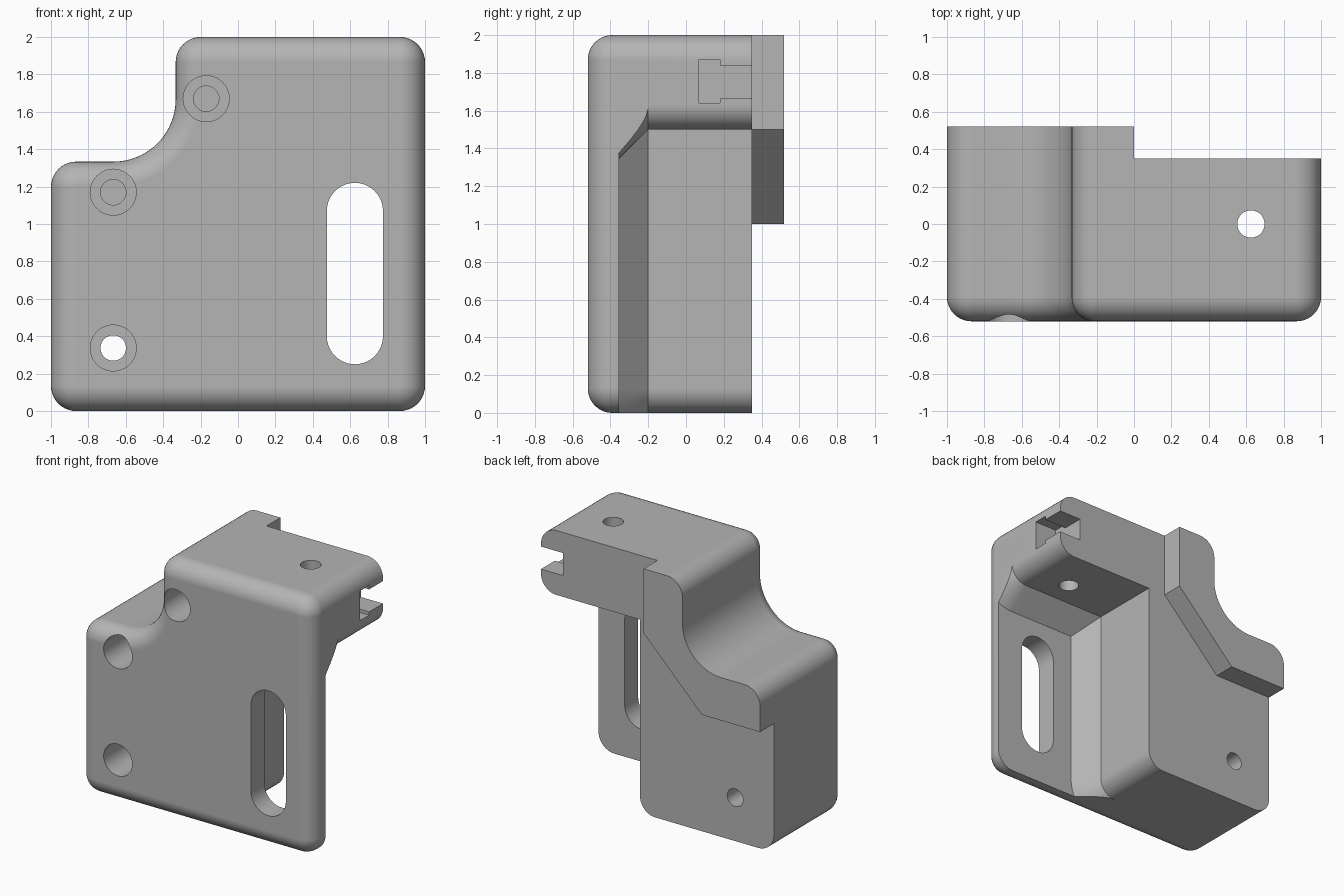
import bpy, bmesh
from math import sin, cos, pi, radians
from mathutils import Matrix

old = bpy.data.objects.get("Cube")
if old:
    bpy.data.objects.remove(old)

grey = bpy.data.materials.new("plain grey")
grey.use_nodes = True
colour = (0.46, 0.46, 0.46, 1)
grey.diffuse_color = colour
grey.node_tree.nodes["Principled BSDF"].inputs["Base Color"].default_value = colour

FRONT, BACK, LIP_BACK = -0.52, 0.35, 0.52
THIRD = 1 / 3


def arc(cx, cz, r, start, end, n=10):
    return [(cx + r * cos(radians(start + (end - start) * i / n)),
             cz + r * sin(radians(start + (end - start) * i / n))) for i in range(n + 1)]


def loft(name, rings):
    """Closed solid through matching (y, xz outline) rings."""
    bm = bmesh.new()
    loops = [[bm.verts.new((x, y, z)) for x, z in pts] for y, pts in rings]
    for a, b in zip(loops, loops[1:]):
        for i in range(len(a)):
            j = (i + 1) % len(a)
            bm.faces.new((a[i], a[j], b[j], b[i]))
    bm.faces.new(loops[0])
    bm.faces.new(loops[-1])
    bmesh.ops.recalc_face_normals(bm, faces=bm.faces)
    mesh = bpy.data.meshes.new(name)
    bm.to_mesh(mesh)
    bm.free()
    mesh.materials.append(grey)
    ob = bpy.data.objects.new(name, mesh)
    bpy.context.collection.objects.link(ob)
    return ob


def box(name, x, y, z):
    pts = [(x[0], z[0]), (x[1], z[0]), (x[1], z[1]), (x[0], z[1])]
    return loft(name, [(y[0], pts), (y[1], pts)])


def rod(name, cx, cz, r, y0, y1):
    pts = arc(cx, cz, r, 0, 360, 40)[:-1]
    return loft(name, [(y0, pts), (y1, pts)])


def cut(cutter):
    cutter.hide_render = True
    mod = body.modifiers.new(cutter.name, 'BOOLEAN')
    mod.operation, mod.solver, mod.object = 'DIFFERENCE', 'EXACT', cutter
    bpy.ops.object.modifier_apply(modifier=mod.name)
    bpy.data.objects.remove(cutter)


def outline(d):
    """Stepped outline moved inward by d."""
    r = 0.135
    k = r - d
    return (arc(1 - r, r, k, -90, 0) + arc(1 - r, 2 - r, k, 0, 90)
            + arc(r - THIRD, 2 - r, k, 90, 180)
            + arc(-2 * THIRD, 5 * THIRD, THIRD + d, 0, -90, 20)
            + arc(r - 1, 4 * THIRD - r, k, 90, 180) + arc(r - 1, r, k, 180, 270))


# Body from the back to a rounded front rim
R = 0.13
rings = [(LIP_BACK, outline(0))]
for i in range(11):
    t = pi / 2 * i / 10
    rings.append((FRONT + R * (1 - sin(t)), outline(R * (1 - cos(t)))))
body = loft("bracket_body", rings)
bpy.context.view_layer.objects.active = body
body.select_set(True)

# Back face, leaving the raised lip
lip_edge = [(0, 2.5), (0, 1.5), (-0.5, 1), (-1.5, 1), (-1.5, -0.5), (1.5, -0.5), (1.5, 2.5)]
cut(loft("lip_cutter", [(BACK, lip_edge), (0.8, lip_edge)]))


# Rear pocket with sloping inner edges
def pocket(d):
    return (arc(0.02, R, R + d, -90, 0) + [(0.15 + d, 1.5 - d)]
            + arc(0.87, 1.5 + R, R + d, -90, 0)
            + [(1.5, 1.5 + R), (1.5, -0.5), (0.02, -0.5)])


cut(loft("pocket_cutter", [(-0.355, pocket(0.155)), (-0.2, pocket(0)), (0.7, pocket(0))]))

# Long slot through the front plate
slot = arc(0.625, 1.07, 0.15, 0, 180, 20) + arc(0.625, 0.40, 0.15, 180, 360, 20)
cut(loft("slot_cutter", [(-0.8, slot), (-0.25, slot)]))

# Counterbored screw holes; the upper two stop at the lip
for x, z, end in ((-0.667, 0.337, 0.8), (-0.667, 1.17, BACK), (-0.17, 1.67, BACK)):
    cut(rod("counterbore_cutter", x, z, 0.123, -0.8, 0.1))
    cut(rod("screw_cutter", x, z, 0.068, -0.7, end))

# Vertical hole in the top block
hole = rod("top_hole_cutter", 0.625, 0, 0.073, 1.4, 2.2)
hole.data.transform(Matrix.Rotation(pi / 2, 4, 'X'))
cut(hole)

# Stepped nut slot in the left end of the top block
cut(box("nut_cutter", (0.81, 1.2), (0.07, 0.18), (1.64, 1.87)))
cut(box("neck_cutter", (0.81, 1.2), (0.15, 0.6), (1.665, 1.84)))

bpy.ops.object.shade_smooth_by_angle(angle=radians(25))
normals = body.modifiers.new("even_normals", 'WEIGHTED_NORMAL')
normals.keep_sharp = True
